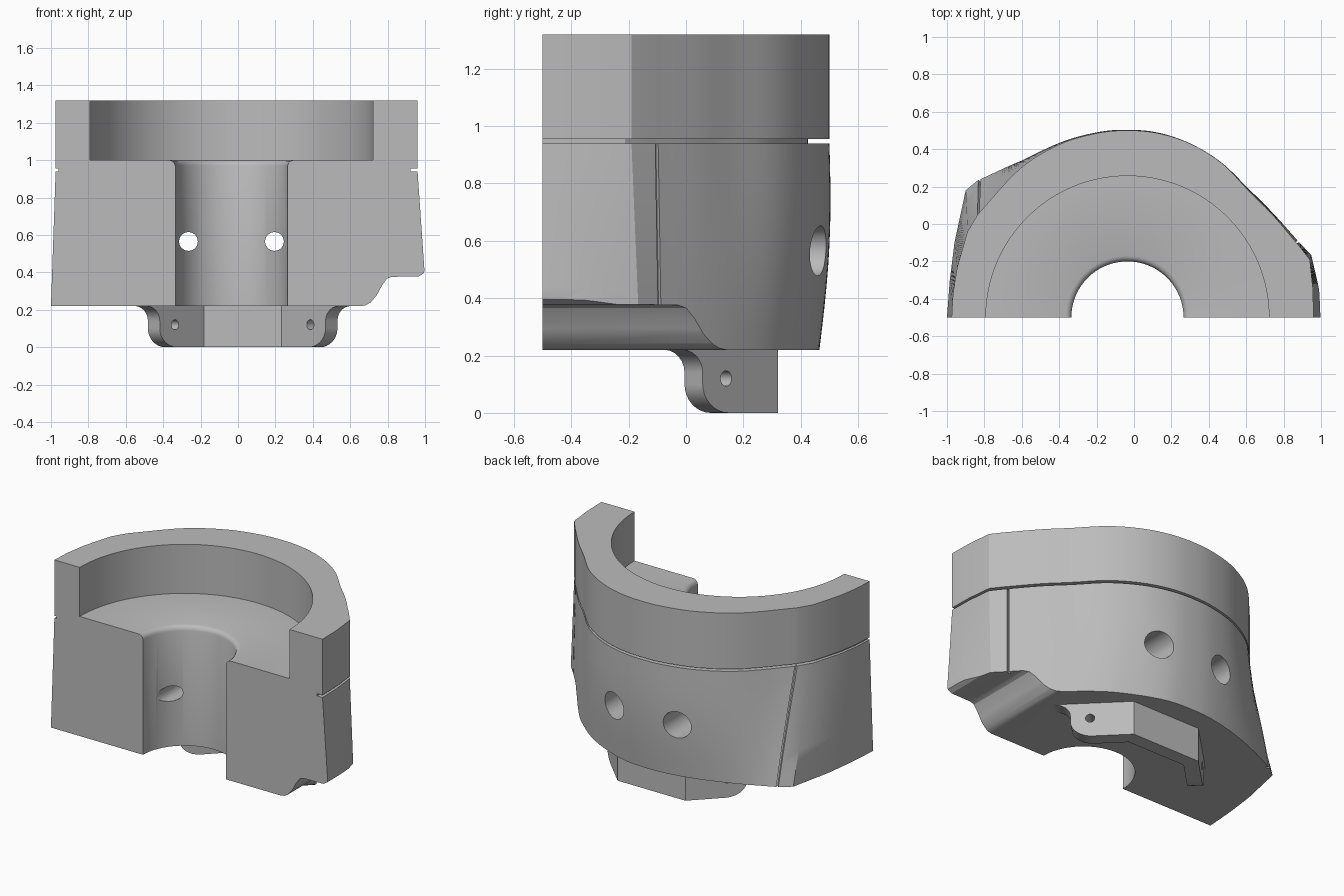
import bpy, bmesh, math
from mathutils import Vector, Matrix

cube = bpy.data.objects.get("Cube")
if cube:
    bpy.data.objects.remove(cube)

grey = bpy.data.materials.new("plain_grey")
grey.use_nodes = True
COLOUR = (0.5, 0.5, 0.5, 1)
grey.diffuse_color = COLOUR
grey.node_tree.nodes["Principled BSDF"].inputs["Base Color"].default_value = COLOUR


def loft(name, rings):
    """Closed solid skinned through rings that share a point count."""
    bm = bmesh.new()
    loops = [[bm.verts.new(p) for p in ring] for ring in rings]
    n = len(loops[0])
    for a, b in zip(loops, loops[1:]):
        for i in range(n):
            j = (i + 1) % n
            bm.faces.new((a[i], a[j], b[j], b[i]))
    bm.faces.new(loops[0][::-1])
    bm.faces.new(loops[-1])
    bmesh.ops.recalc_face_normals(bm, faces=bm.faces)
    mesh = bpy.data.meshes.new(name)
    bm.to_mesh(mesh)
    bm.free()
    mesh.materials.append(grey)
    obj = bpy.data.objects.new(name, mesh)
    bpy.context.collection.objects.link(obj)
    return obj


def lathe(name, profile, matrix, sides=96):
    """Solid turned from (radius, height) pairs, placed by a matrix."""
    rings = []
    for r, h in profile:
        angles = [2 * math.pi * i / sides for i in range(sides)]
        rings.append([matrix @ Vector((r * math.cos(a), r * math.sin(a), h)) for a in angles])
    return loft(name, rings)


def activate(obj):
    bpy.ops.object.select_all(action='DESELECT')
    obj.select_set(True)
    bpy.context.view_layer.objects.active = obj


def combine(obj, other, operation='DIFFERENCE'):
    other.hide_render = True
    mod = obj.modifiers.new("combine", 'BOOLEAN')
    mod.operation, mod.solver, mod.object = operation, 'EXACT', other
    activate(obj)
    bpy.ops.object.modifier_apply(modifier=mod.name)
    bpy.data.objects.remove(other)


def spline(points, steps=6):
    """Catmull-Rom curve through 2D points."""
    p = [Vector(q) for q in points]
    p = [2 * p[0] - p[1]] + p + [2 * p[-1] - p[-2]]
    out = []
    for a, b, c, d in zip(p, p[1:], p[2:], p[3:]):
        for k in range(steps):
            t = k / steps
            out.append(0.5 * (2 * b + (c - a) * t + (2 * a - 5 * b + 4 * c - d) * t * t
                              + (3 * b - a - 3 * c + d) * t ** 3))
    return out + [p[-2]]


AXIS = Vector((-0.035, -0.5))


def outline(right, back, left, seam):
    """Half-round plan: side panel, back, side panel, with a seam at each joint."""
    right, left, back = [Vector(p) for p in right], [Vector(p) for p in left], spline(back)

    def inward(p):
        return p + (AXIS - p).normalized() * seam
    return (right + [inward(right[-1]), inward(back[0])] + back
            + [inward(back[-1]), inward(left[0])] + left)


# Plan outlines of the body at its top and at its foot
top_plan = [
    [(.96, -.5), (.957, -.35), (.94, -.19), (.875, -.107)],
    [(.866, -.097), (.74, .05), (.62, .17), (.47, .325), (.3, .43), (.13, .485), (-.035, .5),
     (-.2, .485), (-.4, .425), (-.61, .295), (-.828, .06)],
    [(-.837, .048), (-.89, -.04), (-.945, -.23), (-.968, -.37), (-.975, -.5)]]
foot_plan = [
    [(1.01, -.5), (1, -.35), (.95, -.16), (.885, -.095)],
    [(.876, -.085), (.78, .02), (.64, .16), (.47, .3), (.3, .39), (.13, .45), (-.035, .465),
     (-.2, .455), (-.4, .41), (-.61, .335), (-.82, .24)],
    [(-.832, .236), (-.9, .18), (-.96, -.1), (-.985, -.3), (-1, -.5)]]

FOOT, GROOVE_LOW, GROOVE_HIGH, TOP = 0.22, 0.94, 0.955, 1.32
upper = outline(*top_plan, 0)
upper_seamed = outline(*top_plan, 0.02)
foot = outline(*foot_plan, 0.02)
neck = [Vector((p.x * (.96 if p.x > 0 else .985), AXIS.y + (p.y - AXIS.y) * .925)) for p in upper]


def at(points, z):
    return [(p.x, p.y, z) for p in points]


# Body: bulging lower wall, undercut neck and straight upper wall
rings = []
LEVELS = 10
for k in range(LEVELS + 1):
    t = k / LEVELS
    level = [a.lerp(b, t) for a, b in zip(foot, upper_seamed)]
    for p in level:
        p.y += 0.036 * math.sin(math.pi * t) * max(0, p.y)
    rings.append(at(level, FOOT + (GROOVE_LOW - FOOT) * t))
rings += [at(neck, GROOVE_LOW), at(neck, GROOVE_HIGH), at(upper, GROOVE_HIGH), at(upper, TOP)]
body = loft("body", rings)

# Stepped bore with a rounded lip
bore = [(.3, 0), (.3, .97), (.305, .985), (.315, .995), (.33, 1), (.757, 1), (.757, 1.6)]
combine(body, lathe("bore_cutter", bore, Matrix.Translation((AXIS.x, AXIS.y, 0)), 128))

# Two counterbored holes through the back wall
along_y = Matrix.Rotation(-math.pi / 2, 4, 'X')
for x in (-.265, .195):
    place = Matrix.Translation((x, 0, .565)) @ along_y
    hole = [(.05, -.4), (.05, .2), (.087, .2), (.087, .7)]
    combine(body, lathe("hole_cutter", hole, place, 40))

# Curved relief under one side
relief = [(1.2, .42), (1, .42), (.993, .395), (.965, .378), (.82, .376), (.795, .365), (.77, .33),
          (.74, .275), (.71, .24), (.685, .225), (.655, .219), (.655, .1), (1.2, .1)]
combine(body, loft("relief_cutter", [[(x, y, z) for x, z in relief] for y in (-.8, .8)]))

# Bracket under the body: straight web and two angled lugs
BACK, THICK, HALF, MID = 0.32, 0.09, 0.245, 0.025
web = [(MID - HALF, BACK - THICK), (MID + HALF, BACK - THICK), (MID + HALF, BACK), (MID - HALF, BACK)]
bracket = loft("bracket", [[(x, y, z) for x, y in web] for z in (0, .24)])
LENGTH = 0.37
lug = [(0, .24), (0, 0)]
for k in range(9):
    a = math.pi / 2 * k / 8
    lug.append((LENGTH - .13 + .13 * math.sin(a), .1 - .1 * math.cos(a)))
for k in range(7):
    a = math.pi / 2 * k / 6
    lug.append((LENGTH + .1 - .1 * math.cos(a), .14 + .08 * math.sin(a)))
lug.append((LENGTH + .1, .24))

for side in (1, -1):
    corner = Vector((MID + side * HALF, BACK, 0))
    run = Vector((side, -1, 0)).normalized()
    inner = Vector((-side, -1, 0)).normalized()
    up = Vector((0, 0, 1))
    slabs = [[corner + run * s + up * z + inner * d for s, z in lug] for d in (0, THICK)]
    combine(bracket, loft("lug", slabs), 'UNION')
    # Pin hole across the lug
    centre = corner + run * 0.255 + up * 0.12
    turn = inner.to_track_quat('Z', 'Y').to_matrix().to_4x4()
    pin = [(.027, -.1), (.027, .2)]
    combine(bracket, lathe("pin_cutter", pin, Matrix.Translation(centre) @ turn, 24))

for obj in (body, bracket):
    activate(obj)
    bpy.ops.object.shade_smooth_by_angle(angle=math.radians(30))
